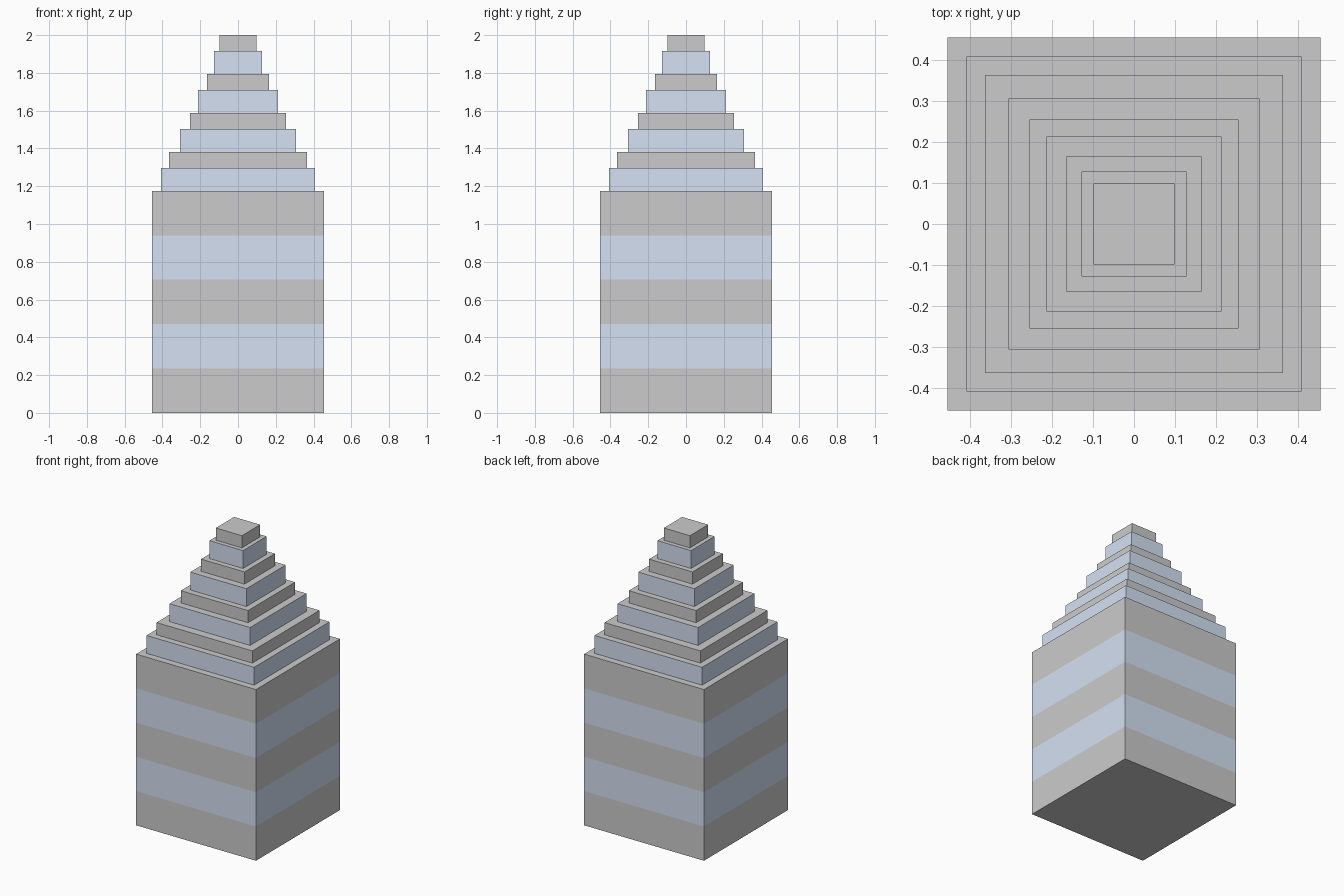
import bpy, bmesh

if "Cube" in bpy.data.objects:
    bpy.data.objects.remove(bpy.data.objects["Cube"])

glass = bpy.data.materials.new("window_blue")
glass.diffuse_color = (0.66, 0.75, 0.9, 1)
glass.use_nodes = True
glass.node_tree.nodes["Principled BSDF"].inputs["Base Color"].default_value = glass.diffuse_color
stone = bpy.data.materials.new("stone_grey")   # left at its default grey


def block(name, half, levels, blue_bands):
    """Square prism cut at the given levels; the sides of listed bands are blue."""
    bm = bmesh.new()
    rings = [[bm.verts.new((sx * half, sy * half, z))
              for sx, sy in ((-1, -1), (1, -1), (1, 1), (-1, 1))] for z in levels]
    bm.faces.new(rings[0][::-1])
    bm.faces.new(rings[-1])
    for band, (lo, hi) in enumerate(zip(rings, rings[1:])):
        for i in range(4):
            j = (i + 1) % 4
            face = bm.faces.new((lo[i], lo[j], hi[j], hi[i]))
            face.material_index = int(band in blue_bands)
    mesh = bpy.data.meshes.new(name)
    bm.to_mesh(mesh)
    bm.free()
    mesh.materials.append(stone)
    if blue_bands:
        mesh.materials.append(glass)
    obj = bpy.data.objects.new(name, mesh)
    bpy.context.collection.objects.link(obj)


# Main shaft: five equal bands, alternating stone and window
SHAFT_TOP = 1.175
block("tower_shaft", 0.455, [SHAFT_TOP * i / 5 for i in range(6)], {1, 3})

# Stepped crown: taller window tiers alternate with thinner stone tiers
z = SHAFT_TOP
for i, half in enumerate((0.4085, 0.364, 0.306, 0.255, 0.213, 0.1645, 0.128, 0.099)):
    is_window = i % 2 == 0
    top = z + (0.1225 if is_window else 0.08375)
    kind = "window" if is_window else "stone"
    block(f"crown_{kind}_tier_{i // 2 + 1}", half, [z, top], {0} if is_window else set())
    z = top
